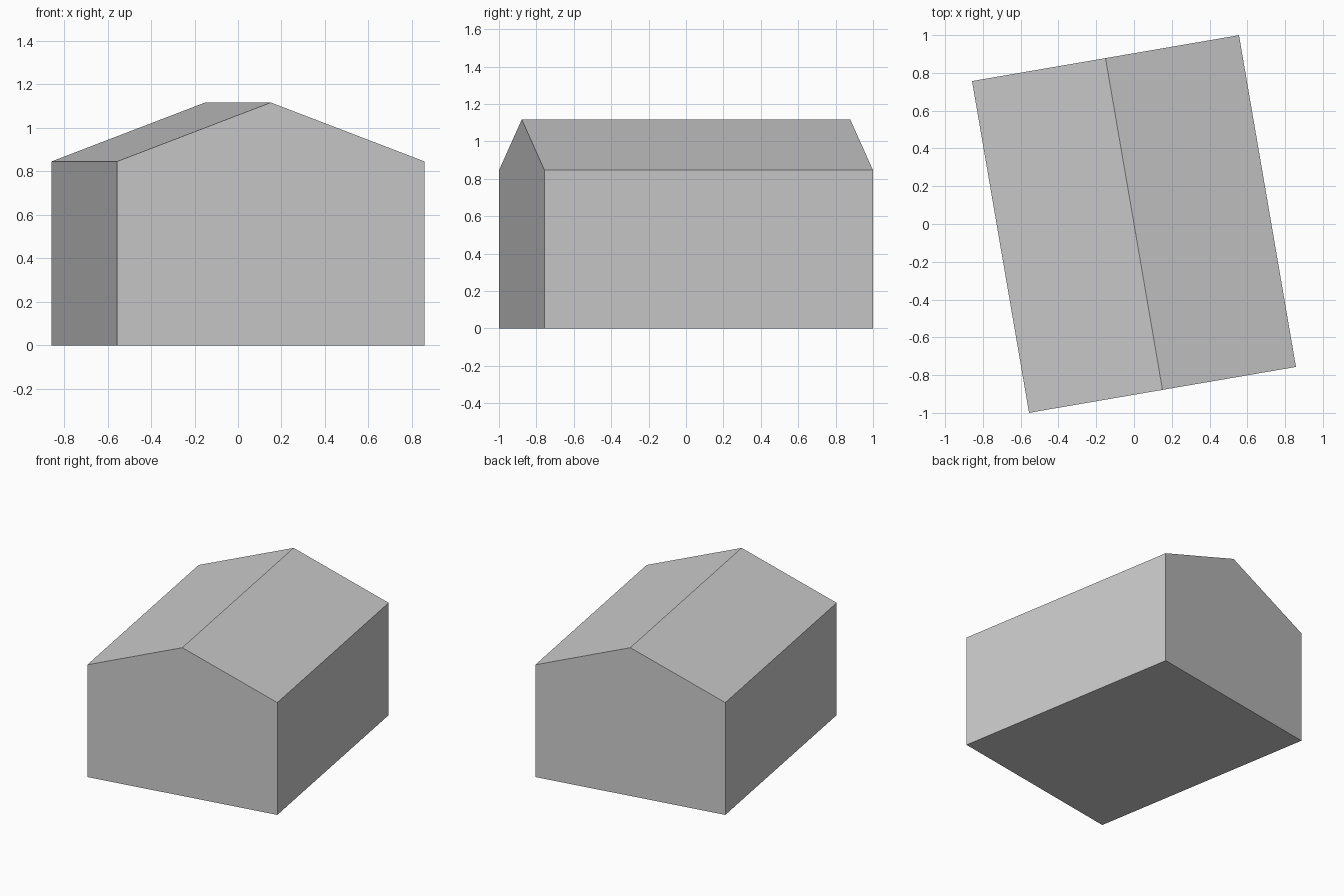
import bpy
import bmesh
import math
from mathutils import Matrix, Vector

WIDTH, LENGTH = 1.434, 1.782
EAVES, RIDGE = 0.846, 1.117
TURN = math.radians(9.75)

cube = bpy.data.objects.get("Cube")
if cube:
    bpy.data.objects.remove(cube, do_unlink=True)

# Plain grey for the whole building
grey = bpy.data.materials.new("plain_grey")
grey.use_nodes = True
colour = (0.6, 0.6, 0.6, 1.0)
grey.diffuse_color = colour
grey.node_tree.nodes["Principled BSDF"].inputs["Base Color"].default_value = colour

# Gable profile, extruded from front to back
half = WIDTH / 2
profile = [(-half, 0), (half, 0), (half, EAVES), (0, RIDGE), (-half, EAVES)]
bm = bmesh.new()
gable = bm.faces.new([bm.verts.new((x, -LENGTH / 2, z)) for x, z in profile])
result = bmesh.ops.extrude_face_region(bm, geom=[gable], use_keep_orig=True)
back = [v for v in result["geom"] if isinstance(v, bmesh.types.BMVert)]
bmesh.ops.translate(bm, verts=back, vec=Vector((0, LENGTH, 0)))
bmesh.ops.recalc_face_normals(bm, faces=bm.faces[:])

# Turn the building slightly on its plot
bmesh.ops.rotate(bm, verts=bm.verts[:], cent=(0, 0, 0), matrix=Matrix.Rotation(TURN, 3, "Z"))

mesh = bpy.data.meshes.new("gabled_building")
bm.to_mesh(mesh)
bm.free()
mesh.materials.append(grey)
building = bpy.data.objects.new("gabled_building", mesh)
bpy.context.collection.objects.link(building)
